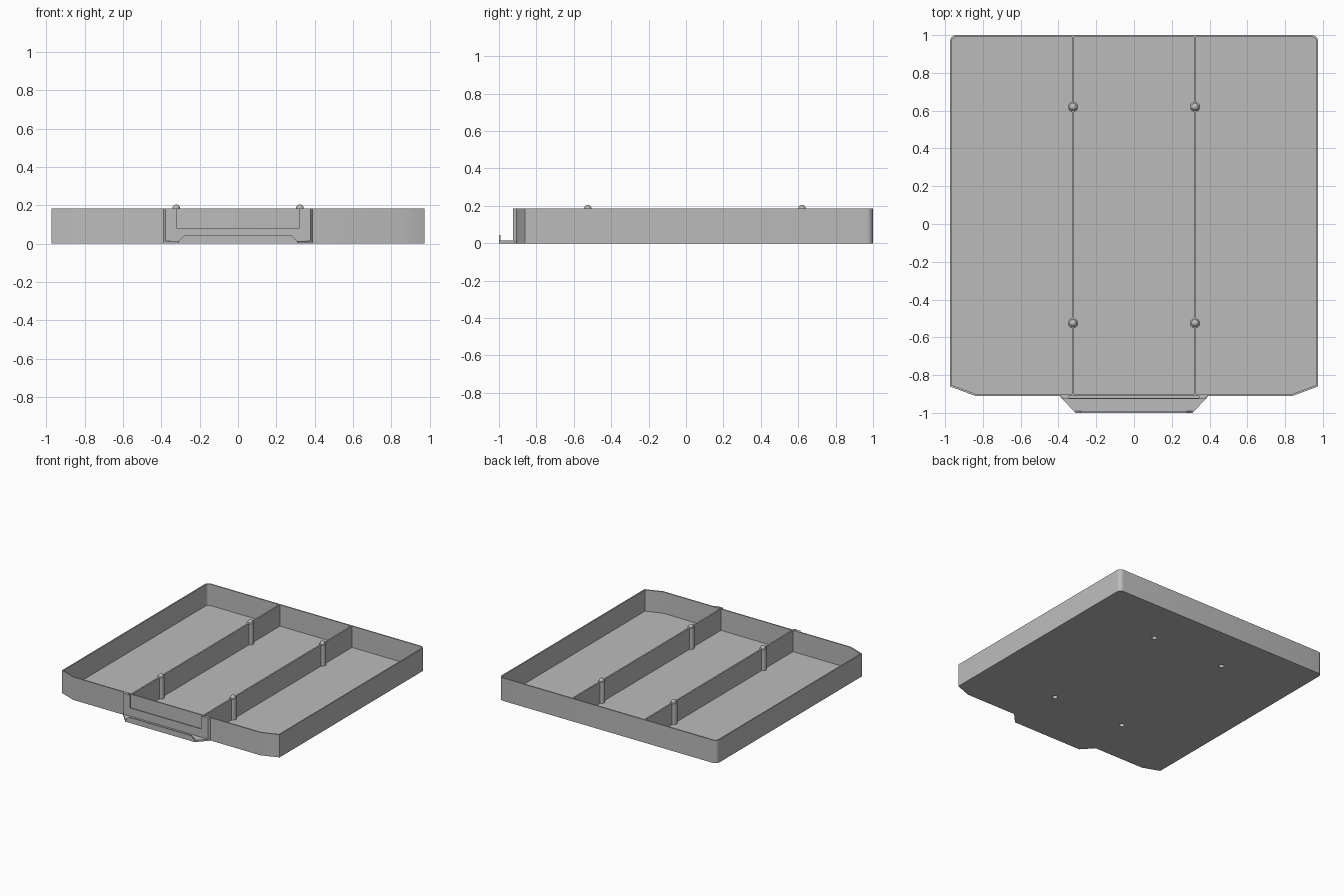
import bpy, bmesh, math
from mathutils import Vector

cube = bpy.data.objects.get("Cube")
if cube:
    bpy.data.objects.remove(cube)

HEIGHT, FLOOR, WALL = 0.185, 0.012, 0.01

grey = bpy.data.materials.new("plain_grey")
grey.use_nodes = True
grey.diffuse_color = (0.5, 0.5, 0.5, 1)
grey.node_tree.nodes["Principled BSDF"].inputs["Base Color"].default_value = grey.diffuse_color


def finish(name, bm):
    bmesh.ops.recalc_face_normals(bm, faces=bm.faces)
    mesh = bpy.data.meshes.new(name)
    bm.to_mesh(mesh)
    bm.free()
    mesh.materials.append(grey)
    obj = bpy.data.objects.new(name, mesh)
    bpy.context.collection.objects.link(obj)
    return obj


def smooth(obj):
    bpy.ops.object.select_all(action='DESELECT')
    obj.select_set(True)
    bpy.context.view_layer.objects.active = obj
    bpy.ops.object.shade_smooth_by_angle(angle=math.radians(35))


def prism(points, offset):
    """Extrude a closed 3D outline by an offset; returns mesh and far face."""
    bm = bmesh.new()
    face = bm.faces.new([bm.verts.new(p) for p in points])
    ext = bmesh.ops.extrude_face_region(bm, geom=[face], use_keep_orig=True)["geom"]
    bmesh.ops.translate(bm, vec=offset, verts=[g for g in ext if isinstance(g, bmesh.types.BMVert)])
    far = [g for g in ext if isinstance(g, bmesh.types.BMFace)][0]
    bmesh.ops.recalc_face_normals(bm, faces=bm.faces)
    return bm, far


def mirrored(half):
    """Complete an outline from its +x half."""
    return half + [(-p[0], *p[1:]) for p in reversed(half)]


def box(name, x0, x1, y0, y1, z0, z1):
    bm, _ = prism([(x0, y0, z0), (x1, y0, z0), (x1, y1, z0), (x0, y1, z0)], (0, 0, z1 - z0))
    return finish(name, bm)


def lathe(name, profile, x, y, steps=24):
    bm = bmesh.new()
    verts = [bm.verts.new((r, 0, z)) for r, z in profile]
    edges = [bm.edges.new(pair) for pair in zip(verts, verts[1:])]
    bmesh.ops.spin(bm, geom=verts + edges, axis=(0, 0, 1), cent=(0, 0, 0),
                   angle=math.tau, steps=steps)
    bmesh.ops.remove_doubles(bm, verts=bm.verts, dist=0.0001)
    bmesh.ops.translate(bm, vec=(x, y, 0), verts=bm.verts)
    return finish(name, bm)


# Open tray: chamfered front corners, rounded back corners
R = 0.035
half = [(0.84, -0.91, 0), (0.975, -0.86, 0)]
for i in range(7):
    a = math.radians(15 * i)
    half.append((0.975 - R + R * math.cos(a), 1 - R + R * math.sin(a), 0))
bm, top = prism(mirrored(half), (0, 0, HEIGHT))
bmesh.ops.inset_region(bm, faces=[top], thickness=WALL, use_even_offset=True)
ext = bmesh.ops.extrude_face_region(bm, geom=[top])["geom"]
bmesh.ops.translate(bm, vec=(0, 0, FLOOR - HEIGHT),
                    verts=[g for g in ext if isinstance(g, bmesh.types.BMVert)])
if top.is_valid:
    bm.faces.remove(top)
tray = finish("tray", bm)
smooth(tray)

# Dividers and stacking posts with domed pins; sockets are cut underneath
dome = [(0.02 * math.cos(math.radians(a)), HEIGHT + 0.02 * math.sin(math.radians(a)))
        for a in range(0, 90, 15)] + [(0, HEIGHT + 0.02)]
parts, cutters = [tray], []
for side, x in (("right", -0.323), ("left", 0.323)):
    box(side + "_divider_front", x - 0.006, x + 0.006, -0.905, -0.545, 0.005, HEIGHT - 0.001)
    box(side + "_divider_middle", x - 0.006, x + 0.006, -0.505, 0.6, 0.005, HEIGHT - 0.001)
    box(side + "_divider_back", x - 0.006, x + 0.006, 0.64, 0.995, 0.005, HEIGHT - 0.001)
    for end, y in (("front", -0.525), ("back", 0.62)):
        post = lathe(f"{side}_{end}_post",
                     [(0, 0.005), (0.027, 0.005), (0.027, HEIGHT - 0.004)] + dome, x, y)
        smooth(post)
        parts.append(post)
        cutters.append(lathe("socket_cutter", [(0, -0.02), (0.02, -0.02), (0.02, 0.022), (0, 0.022)], x, y))

bpy.ops.object.select_all(action='DESELECT')
for i, cutter in enumerate(cutters):
    for target in (tray, parts[i + 1]):
        mod = target.modifiers.new("socket", 'BOOLEAN')
        mod.operation, mod.solver, mod.object = 'DIFFERENCE', 'EXACT', cutter
        bpy.context.view_layer.objects.active = target
        bpy.ops.object.modifier_apply(modifier=mod.name)
for cutter in cutters:
    bpy.data.objects.remove(cutter)

# Front pull: tapered ledge with an upturned lip
bm, _ = prism(mirrored([(0.39, -0.905, 0), (0.39, -0.915, 0), (0.31, -1.0, 0)]), (0, 0, 0.014))
finish("pull_ledge", bm)
bm, _ = prism(mirrored([(0.31, -1.0, 0.005), (0.31, -1.0, 0.014), (0.28, -1.0, 0.044)]), (0, 0.009, 0))
finish("pull_lip", bm)

# Label holder: U-shaped face plate held off the wall by side and bottom strips
bm, _ = prism(mirrored([(0.378, -0.926, 0.012), (0.378, -0.926, HEIGHT),
                        (0.318, -0.926, HEIGHT), (0.318, -0.926, 0.08)]), (0, 0.006, 0))
finish("label_frame", bm)
for s, side in ((-1, "right"), (1, "left")):
    bm, _ = prism([(s * 0.345, -0.908, 0.01), (s * 0.39, -0.908, 0.01),
                   (s * 0.378, -0.926, 0.01), (s * 0.345, -0.926, 0.01)], (0, 0, HEIGHT - 0.01))
    finish(side + "_label_rail", bm)
box("label_stop", -0.35, 0.35, -0.922, -0.908, 0.01, 0.03)
